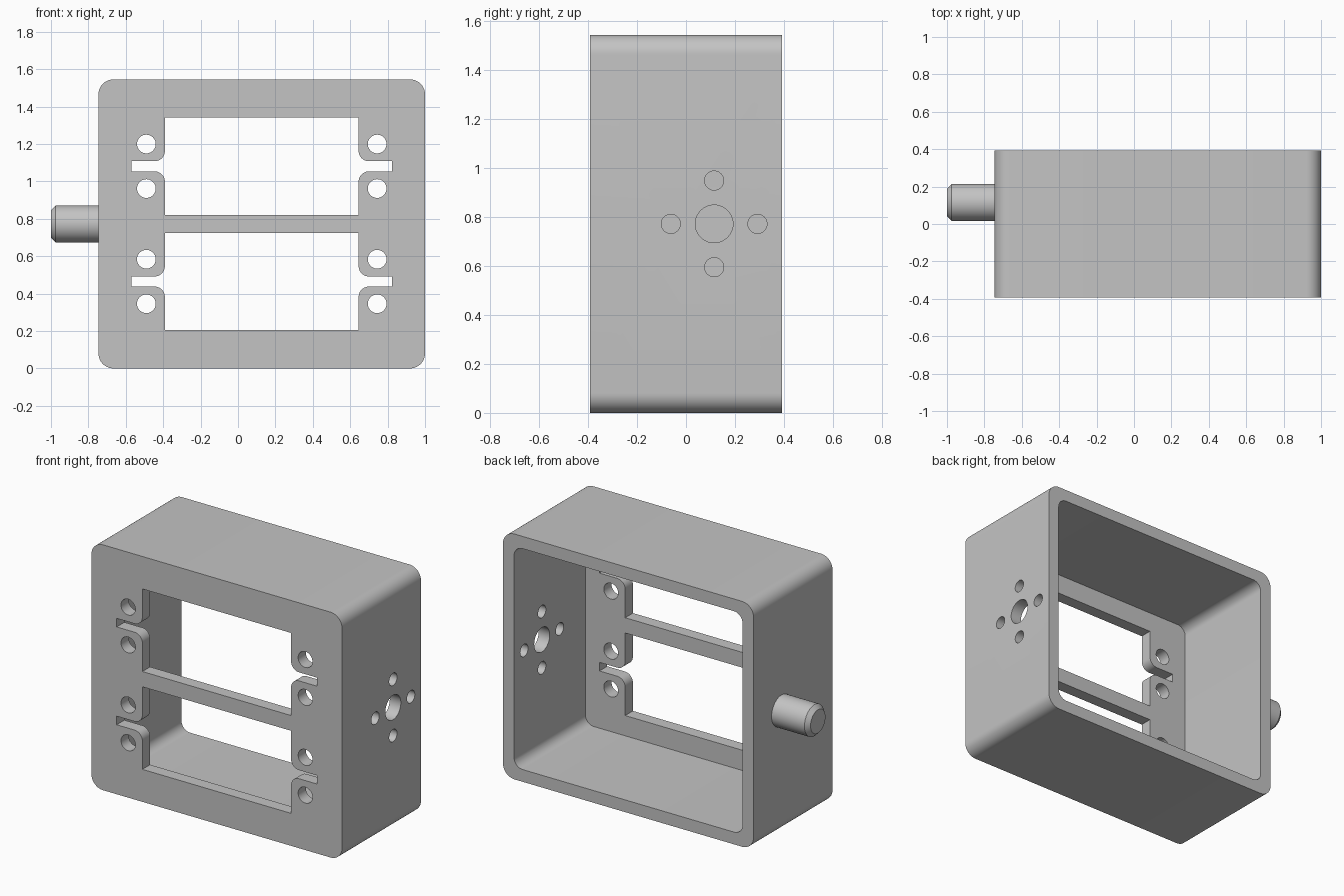
import bpy
import bmesh
from math import pi, cos, sin, radians, tan
from mathutils import Vector, Matrix

if "Cube" in bpy.data.objects:
    bpy.data.objects.remove(bpy.data.objects["Cube"])

grey = bpy.data.materials.new("plain grey")
grey.use_nodes = True
colour = (0.55, 0.55, 0.55, 1)
grey.diffuse_color = colour
grey.node_tree.nodes["Principled BSDF"].inputs["Base Color"].default_value = colour

# Main sizes
CX, HALF_W, HALF_D, HEIGHT = 0.127, 0.873, 0.393, 1.545
WALL, MID = 0.077, HEIGHT / 2
AXLE_Y = 0.115


def rounded(corners, steps=10):
    """Round each (x, z, radius) corner of a right-angled outline."""
    out = []
    for i, (x, z, r) in enumerate(corners):
        p = Vector((x, z))
        if r == 0:
            out.append(p)
            continue
        a = (Vector(corners[i - 1][:2]) - p).normalized()
        b = (Vector(corners[(i + 1) % len(corners)][:2]) - p).normalized()
        centre = p + (a + b) * r
        for k in range(steps + 1):
            t = pi / 2 * k / steps
            out.append(centre - b * r * cos(t) - a * r * sin(t))
    return out


def box_outline(half_w, z0, z1, r):
    return rounded([(CX - half_w, z0, r), (CX + half_w, z0, r),
                    (CX + half_w, z1, r), (CX - half_w, z1, r)])


def make_object(name, bm):
    bmesh.ops.recalc_face_normals(bm, faces=bm.faces)
    mesh = bpy.data.meshes.new(name)
    bm.to_mesh(mesh)
    bm.free()
    mesh.materials.append(grey)
    obj = bpy.data.objects.new(name, mesh)
    bpy.context.collection.objects.link(obj)
    return obj


def prism(name, outline, y0, y1):
    """Extrude an x-z outline along y."""
    bm = bmesh.new()
    face = bm.faces.new([bm.verts.new((p.x, y0, p.y)) for p in outline])
    ext = bmesh.ops.extrude_face_region(bm, geom=[face])
    verts = [v for v in ext["geom"] if isinstance(v, bmesh.types.BMVert)]
    bmesh.ops.translate(bm, verts=verts, vec=(0, y1 - y0, 0))
    return make_object(name, bm)


def cylinder(name, centre, radius, length, axis):
    bm = bmesh.new()
    turn = Matrix.Rotation(pi / 2, 4, 'Y' if axis == 'X' else 'X')
    bmesh.ops.create_cone(bm, cap_ends=True, segments=40, radius1=radius,
                          radius2=radius, depth=length,
                          matrix=Matrix.Translation(centre) @ turn)
    return make_object(name, bm)


def smooth(obj):
    bpy.ops.object.select_all(action='DESELECT')
    obj.select_set(True)
    bpy.context.view_layer.objects.active = obj
    bpy.ops.object.shade_smooth_by_angle(angle=radians(30))


# Housing block and everything cut from it
housing = prism("housing", box_outline(HALF_W, 0, HEIGHT, 0.08), -HALF_D, HALF_D)
cutters = [prism("cavity_cutter",
                 box_outline(HALF_W - WALL, WALL, HEIGHT - WALL, 0.06),
                 -HALF_D + WALL, HALF_D + 0.1)]

# Two windows, each with a side slot and two screw holes at either end
WIN, SLOT, R = 0.518, 0.697, 0.055
for z in (MID - 0.308, MID + 0.308):
    right = [(WIN, -0.26, 0), (WIN, -0.027, R), (SLOT, -0.027, 0),
             (SLOT, 0.027, 0), (WIN, 0.027, R), (WIN, 0.26, 0)]
    left = [(-x, h, r) for x, h, r in reversed(right)]
    outline = rounded([(CX + x, z + h, r) for x, h, r in right + left])
    cutters.append(prism("window_cutter", outline, -HALF_D - 0.1, -HALF_D + WALL + 0.1))
    for x in (-0.617, 0.617):
        for h in (-0.119, 0.119):
            cutters.append(cylinder("screw_hole_cutter",
                                    (CX + x, -HALF_D, z + h), 0.05, 0.4, 'Y'))

# Centre hole and four small holes around it in the left wall
cutters.append(cylinder("axle_hole_cutter", (CX + HALF_W, AXLE_Y, MID), 0.077, 0.4, 'X'))
for k in range(4):
    y, z = 0.177 * cos(k * pi / 2), 0.177 * sin(k * pi / 2)
    cutters.append(cylinder("small_hole_cutter",
                            (CX + HALF_W, AXLE_Y + y, MID + z), 0.039, 0.4, 'X'))

# Apply the cuts, then remove the cutters
bpy.context.view_layer.objects.active = housing
for cutter in cutters:
    mod = housing.modifiers.new("cut", 'BOOLEAN')
    mod.operation = 'DIFFERENCE'
    mod.solver = 'EXACT'
    mod.object = cutter
    bpy.ops.object.modifier_apply(modifier=mod.name)
for cutter in cutters:
    bpy.data.objects.remove(cutter)
smooth(housing)

# Pivot peg with a chamfered tip on the right wall
start, tip = CX - HALF_W + 0.04, -1.0
peg = cylinder("pivot_peg", ((start + tip) / 2, AXLE_Y, MID), 0.099, start - tip, 'X')
bm = bmesh.new()
bm.from_mesh(peg.data)
rim = [e for e in bm.edges if all(v.co.x < tip + 0.001 for v in e.verts)]
bmesh.ops.bevel(bm, geom=rim, offset=0.025, segments=1, affect='EDGES')
bm.to_mesh(peg.data)
bm.free()
smooth(peg)
